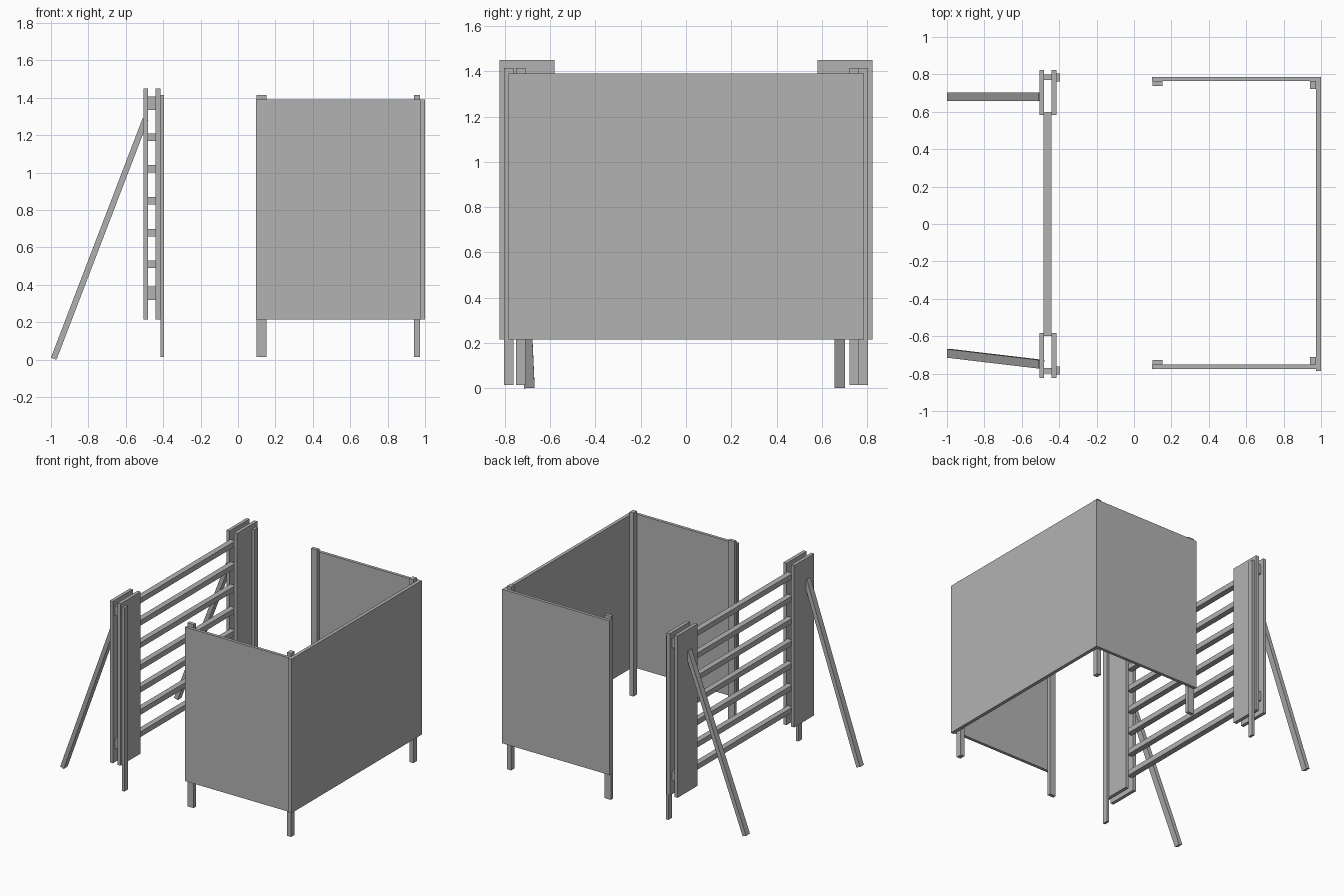
import bpy
import bmesh
from mathutils import Matrix, Vector

cube = bpy.data.objects.get("Cube")
if cube:
    bpy.data.objects.remove(cube, do_unlink=True)

grey = bpy.data.materials.new("plain grey")
grey.use_nodes = True
colour = (0.45, 0.45, 0.45, 1)
grey.diffuse_color = colour
grey.node_tree.nodes["Principled BSDF"].inputs["Base Color"].default_value = colour


def add_box(name, matrix):
    """A unit cube shaped and placed by a matrix."""
    bm = bmesh.new()
    bmesh.ops.create_cube(bm, size=1, matrix=matrix)
    mesh = bpy.data.meshes.new(name)
    bm.to_mesh(mesh)
    bm.free()
    mesh.materials.append(grey)
    obj = bpy.data.objects.new(name, mesh)
    bpy.context.collection.objects.link(obj)


def box(name, x, y, z):
    """An upright box given by its ranges."""
    ranges = (x, y, z)
    centre = Vector([(a + b) / 2 for a, b in ranges])
    size = [abs(b - a) for a, b in ranges]
    add_box(name, Matrix.Translation(centre) @ Matrix.Diagonal(size + [1]))


def beam(name, start, end, width, depth):
    """A slanted beam whose width stays level along y."""
    start, end = Vector(start), Vector(end)
    along = (end - start).normalized()
    side = Vector((0, 1, 0))
    side = (side - along * side.dot(along)).normalized()
    across = side.cross(along)
    turn = Matrix((across, side, along)).transposed().to_4x4()
    size = Matrix.Diagonal((depth, width, (end - start).length, 1))
    add_box(name, Matrix.Translation((start + end) / 2) @ turn @ size)


panel_z = (0.215, 1.39)
post_z = (0.015, 1.415)
board_z = (0.215, 1.45)

# Three-sided enclosure
box("side_panel", (0.974, 1.0), (-0.785, 0.787), panel_z)
for end, s, wall in (("front", -1, 0.775), ("back", 1, 0.787)):
    inner = wall - 0.023
    box(end + "_panel", (0.095, 0.974), (s * inner, s * wall), panel_z)
    box(end + "_corner_post", (0.941, 0.974),
        (s * (inner - 0.042), s * inner), post_z)
    box(end + "_edge_post", (0.10, 0.152),
        (s * (inner - 0.026), s * inner), post_z)

# Paired boards, spacers and posts at both ends of the rails
for end, s in (("front", -1), ("back", 1)):
    board_y = (s * 0.582, s * 0.824)
    box(end + "_outer_board", (-0.505, -0.48), board_y, board_z)
    box(end + "_inner_board", (-0.44, -0.414), board_y, board_z)
    box(end + "_rail_post", (-0.414, -0.395), (s * 0.763, s * 0.805), post_z)
    for label, low in (("lower", 0.32), ("upper", 1.335)):
        box(f"{end}_{label}_spacer", (-0.48, -0.44),
            (s * 0.77, s * 0.80), (low, low + 0.072))

# Horizontal rails
for i in range(7):
    z = 0.34 + i * 0.17
    box(f"rail_{i + 1}", (-0.483, -0.44), (-0.598, 0.598), (z - 0.02, z + 0.02))

# Slanted braces
beam("back_brace", (-0.985, 0.68, 0.006), (-0.495, 0.68, 1.285), 0.046, 0.032)
beam("front_brace", (-0.985, -0.692, 0.006), (-0.495, -0.75, 1.285), 0.046, 0.032)
